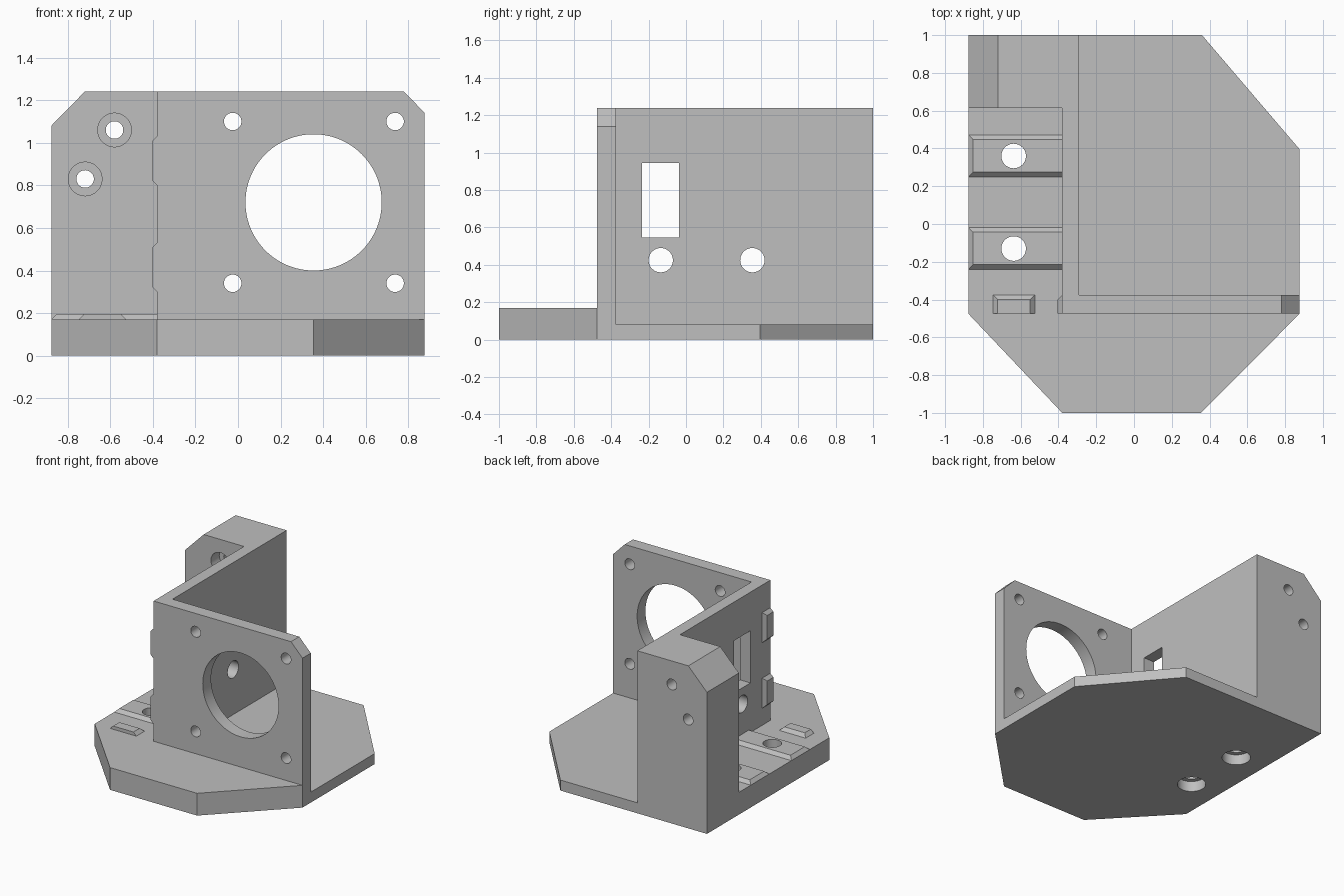
import bpy, bmesh, math
from mathutils import Vector

cube = bpy.data.objects.get("Cube")
if cube:
    bpy.data.objects.remove(cube, do_unlink=True)

grey = bpy.data.materials.new("light_grey")
grey.use_nodes = True
COLOUR = (0.52, 0.52, 0.52, 1)
grey.diffuse_color = COLOUR
grey.node_tree.nodes["Principled BSDF"].inputs["Base Color"].default_value = COLOUR

W = 0.877            # half width
FRONT = -0.475       # front face of the motor wall
INNER = -0.375       # back face of the motor wall
SIDE = (-0.38, -0.29)  # side wall, outer and inner face
FLOOR, TOP = 0.17, 1.24


def finish(name, bm):
    bmesh.ops.recalc_face_normals(bm, faces=bm.faces)
    mesh = bpy.data.meshes.new(name)
    bm.to_mesh(mesh)
    bm.free()
    mesh.materials.append(grey)
    obj = bpy.data.objects.new(name, mesh)
    bpy.context.collection.objects.link(obj)
    return obj


def loft(name, lower, upper):
    """Solid between two matching loops of points."""
    bm = bmesh.new()
    a = [bm.verts.new(p) for p in lower]
    b = [bm.verts.new(p) for p in upper]
    bm.faces.new(a)
    bm.faces.new(b)
    for i in range(len(a)):
        j = (i + 1) % len(a)
        bm.faces.new((a[i], a[j], b[j], b[i]))
    return finish(name, bm)


def prism(name, outline, axis, lo, hi):
    """Extrude a 2D outline along an axis."""
    place = {"X": lambda u, v, w: (w, u, v),
             "Y": lambda u, v, w: (u, w, v),
             "Z": lambda u, v, w: (u, v, w)}[axis]
    return loft(name, [place(u, v, lo) for u, v in outline],
                [place(u, v, hi) for u, v in outline])


def rect(u0, u1, v0, v1):
    return [(u0, v0), (u1, v0), (u1, v1), (u0, v1)]


def circle(u, v, r, n=64):
    return [(u + r * math.cos(math.tau * i / n), v + r * math.sin(math.tau * i / n))
            for i in range(n)]


def combine(target, part, operation):
    """Boolean the part into the target, then drop the part."""
    mod = target.modifiers.new(part.name, "BOOLEAN")
    mod.operation = operation
    mod.solver = "EXACT"
    mod.object = part
    part.hide_render = True
    bpy.context.view_layer.objects.active = target
    bpy.ops.object.modifier_apply(modifier=mod.name)
    bpy.data.objects.remove(part, do_unlink=True)


def add(part):
    combine(bracket, part, "UNION")


def cut(part):
    combine(bracket, part, "DIFFERENCE")


# Base plate with cut corners and a lowered floor behind the motor wall
bracket = prism("motor_bracket", [(-W, 1), (0.36, 1), (W, 0.395), (W, FRONT),
                                  (0.355, -1), (-0.38, -1), (-W, FRONT)], "Z", 0, FLOOR)
cut(prism("floor_recess", rect(SIDE[1], 1.2, INNER, 1.2), "Z", 0.08, 0.5))

# Motor wall, side wall and rear block
add(prism("motor_wall", [(SIDE[0], 0), (W, 0), (W, 1.14), (0.78, TOP), (SIDE[0], TOP)],
          "Y", FRONT, INNER))
add(prism("side_wall", rect(FRONT, 1, 0, TOP), "X", *SIDE))
add(prism("rear_block", [(-W, 0), (SIDE[1], 0), (SIDE[1], TOP), (-0.72, TOP), (-W, 1.08)],
          "Y", 0.615, 1))

# Motor opening and its four screw holes
cut(prism("motor_opening", circle(0.355, 0.72, 0.32, 96), "Y", -0.6, -0.3))
for x in (-0.025, 0.738):
    for z in (0.34, 1.1):
        cut(prism("motor_screw_hole", circle(x, z, 0.041), "Y", -0.6, -0.3))

# Side wall window and round holes
cut(prism("side_window", rect(-0.235, -0.037, 0.547, 0.945), "X", -0.5, -0.2))
for y in (-0.135, 0.355):
    cut(prism("side_hole", circle(y, 0.425, 0.065), "X", -0.5, -0.2))

# Rear block screw holes, counterbored from the front
for x, z in ((-0.58, 1.06), (-0.718, 0.83)):
    cut(prism("rear_screw_hole", circle(x, z, 0.041), "Y", 0.5, 1.1))
    cut(prism("rear_counterbore", circle(x, z, 0.079), "Y", 0.5, 0.715))


def stud(name, base, inset, place):
    """Low raised pad; inset gives the slope on each of its sides."""
    u0, u1, v0, v1 = base
    a, b, c, d = inset
    h = 0.025
    return loft(name, [place(u, v, 0) for u, v in rect(*base)],
                [place(u, v, h) for u, v in rect(u0 + a, u1 - b, v0 + c, v1 - d)])


def on_floor(u, v, w):
    return Vector((u, v, FLOOR + w))


def on_side(u, v, w):
    return Vector((SIDE[0] - w, v, u))


# Locating ridges and tab on the floor, matching tabs on the side wall
B = 0.025
for y in (-0.24, 0.25):
    add(stud("floor_ridge", (-W, -0.34, y, y + 0.222), (B, 0, B, B), on_floor))
add(stud("floor_tab", (-0.747, -0.525, FRONT, INNER), (B, B, 0, B), on_floor))
for z in (0.3, 0.8):
    add(stud("side_tab", (z, z + 0.23, FRONT, INNER), (B, B, 0, B), on_side))

# Floor bolt holes, counterbored from below
for y in (-0.13, 0.36):
    cut(prism("floor_hole", circle(-0.637, y, 0.065), "Z", -0.1, 0.4))
    cut(prism("floor_counterbore", circle(-0.637, y, 0.1), "Z", -0.1, 0.08))

# Smooth bores, sharp edges
bpy.ops.object.select_all(action="DESELECT")
bracket.select_set(True)
bpy.context.view_layer.objects.active = bracket
bpy.ops.object.shade_smooth_by_angle(angle=math.radians(20))
